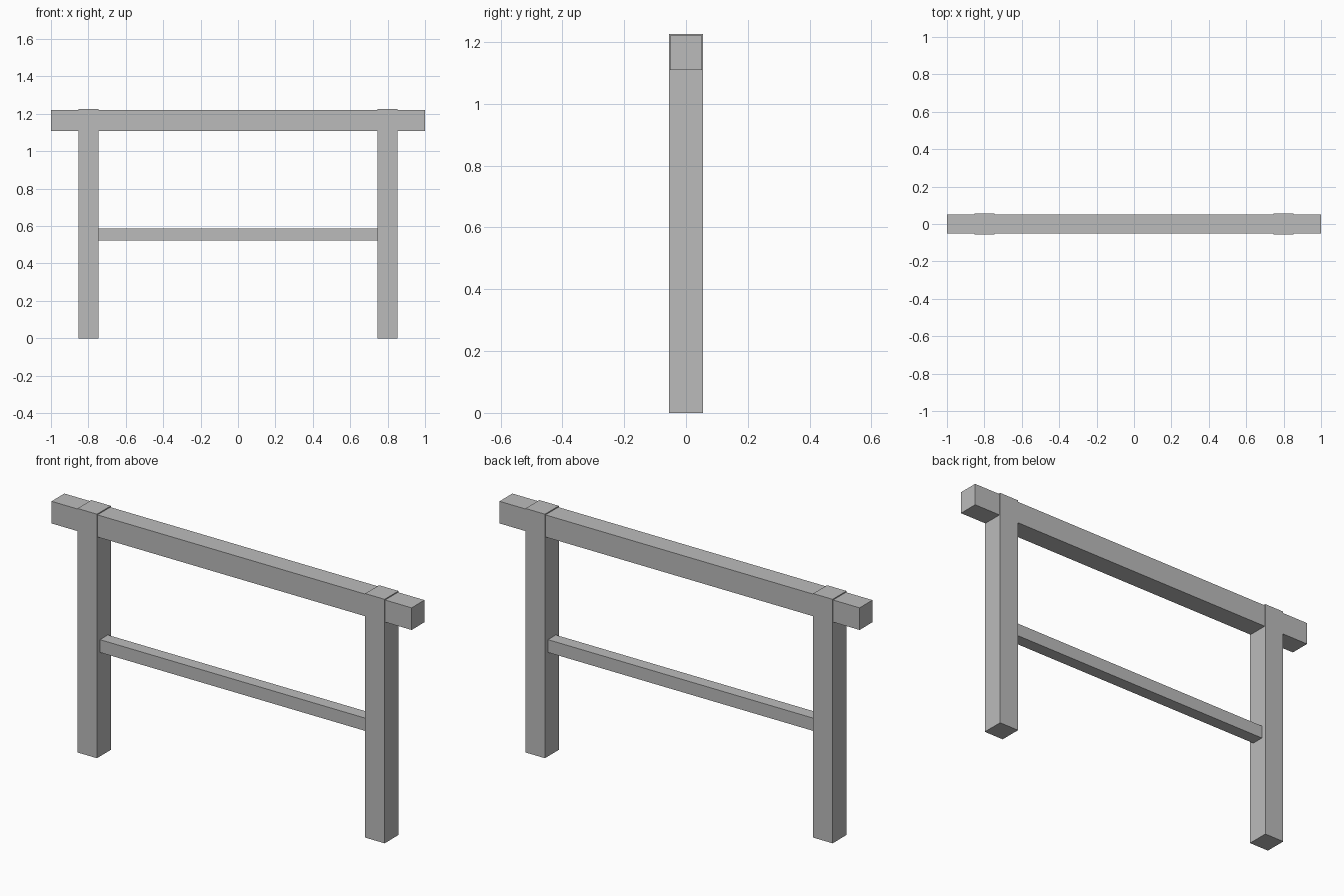
import bpy

if "Cube" in bpy.data.objects:
    bpy.data.objects.remove(bpy.data.objects["Cube"])

# One grey for the whole frame
grey = bpy.data.materials.new("plain_grey")
grey.diffuse_color = (0.5, 0.5, 0.5, 1.0)
grey.use_nodes = True
grey.node_tree.nodes["Principled BSDF"].inputs["Base Color"].default_value = grey.diffuse_color


def box(name, x, y, z):
    """Axis-aligned box from (min, max) ranges."""
    ranges = (x, y, z)
    bpy.ops.mesh.primitive_cube_add(size=1, location=[(a + b) / 2 for a, b in ranges])
    obj = bpy.context.object
    obj.name = name
    obj.scale = [b - a for a, b in ranges]
    bpy.ops.object.transform_apply(location=False, rotation=False, scale=True)
    obj.data.materials.append(grey)
    return obj


# Two upright posts, slightly thicker and taller than the beam
for side, name in ((-1, "left_post"), (1, "right_post")):
    cx = side * 0.799
    box(name, (cx - 0.054, cx + 0.054), (-0.055, 0.055), (0, 1.225))

# Top beam running through both posts
box("top_beam", (-1, 1), (-0.051, 0.051), (1.109, 1.22))

# Thin lower rail between the posts
box("lower_rail", (-0.746, 0.746), (-0.031, 0.031), (0.522, 0.586))
